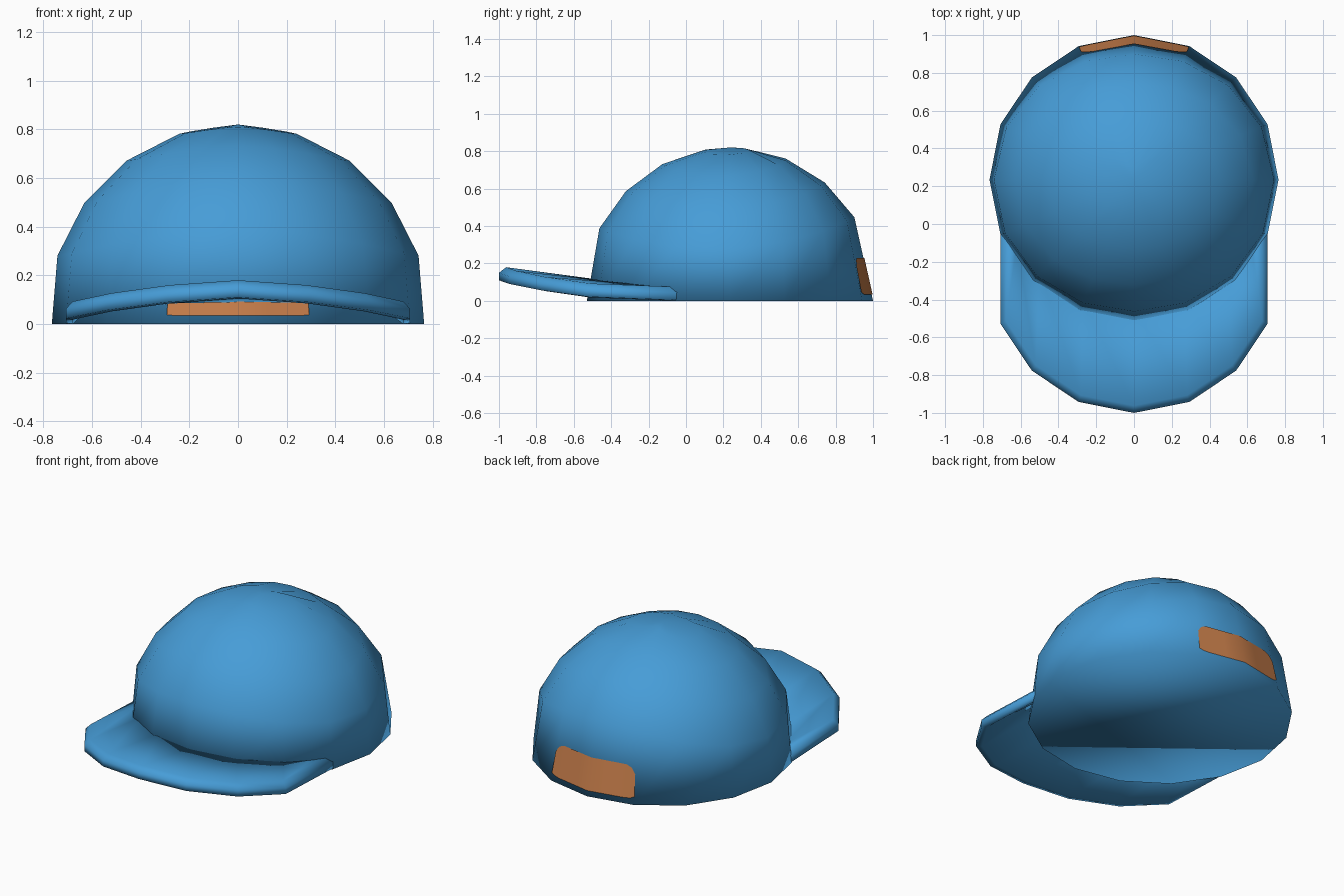
import bpy, bmesh, math

if "Cube" in bpy.data.objects:
    bpy.data.objects.remove(bpy.data.objects["Cube"])

R, CY, CZ, SEG = 0.78, 0.235, 0.04, 16   # crown sphere radius, centre, sides
RB = 0.765                               # radius of the rim


def material(name, color):
    m = bpy.data.materials.new(name)
    m.diffuse_color = (*color, 1)
    m.use_nodes = True
    m.node_tree.nodes["Principled BSDF"].inputs["Base Color"].default_value = m.diffuse_color
    return m


blue = material("blue_cloth", (0.062, 0.335, 0.68))
orange = material("orange_patch", (0.58, 0.21, 0.07))


def finish(name, bm, mat):
    bmesh.ops.recalc_face_normals(bm, faces=bm.faces)
    me = bpy.data.meshes.new(name)
    bm.to_mesh(me)
    bm.free()
    me.materials.append(mat)
    me.polygons.foreach_set("use_smooth", [True] * len(me.polygons))
    ob = bpy.data.objects.new(name, me)
    bpy.context.collection.objects.link(ob)
    return ob


def crown_point(k, i):
    """Point on ring k (0 = rim), side i; rings ride higher at front and back."""
    a = 2 * math.pi * i / SEG
    if k == 0:
        return (RB * math.cos(a), CY + RB * math.sin(a), 0)
    s = math.sin(a)
    lat = math.radians(18 * k + 11 * s * s + 2.5 * s)
    r = R * math.cos(lat)
    return (r * math.cos(a), CY + r * s, CZ + R * math.sin(lat))


# Crown: faceted dome with a closed flat bottom
bm = bmesh.new()
rings = [[bm.verts.new(crown_point(k, i)) for i in range(SEG)] for k in range(5)]
apex = bm.verts.new((0, CY, CZ + R))
for i in range(SEG):
    j = (i + 1) % SEG
    for lo, hi in zip(rings, rings[1:]):
        bm.faces.new((lo[i], lo[j], hi[j], hi[i]))
    bm.faces.new((rings[-1][i], rings[-1][j], apex))
bm.faces.new(rings[0][::-1])
finish("crown", bm, blue)

# Visor: curved sheet with a bevelled lip, swept round the front outline
# each entry: outer x, y, lip bottom z, inner x, y, inner top z
half = [(0.0, -1.0, 0.105, 0.0, -0.45, 0.110),
        (0.293, -0.942, 0.085, 0.27, -0.40, 0.105),
        (0.541, -0.776, 0.052, 0.50, -0.25, 0.09),
        (0.707, -0.528, 0.018, 0.62, -0.10, 0.075),
        (0.707, -0.05, 0.0, 0.60, 0.0, 0.07)]
path = [(-x, y, z, -ix, iy, iz) for x, y, z, ix, iy, iz in half[:0:-1]] + half
bm = bmesh.new()
sections = []
for x, y, z, ix, iy, iz in path:
    sx, sy = x * 0.96, -0.235 + (y + 0.235) * 0.95
    if abs(y) < 0.1:
        sy = y
    pts = [(ix, iy, iz), (sx, sy, z + 0.075), (x, y, z + 0.045),
           (x, y, z + 0.005), (sx, sy, z), (ix, iy, iz - 0.02)]
    sections.append([bm.verts.new(p) for p in pts])
for a, b in zip(sections, sections[1:]):
    for n in range(6):
        m = (n + 1) % 6
        bm.faces.new((a[n], a[m], b[m], b[n]))
bm.faces.new(sections[0])
bm.faces.new(sections[-1][::-1])
finish("visor", bm, blue)


# Patches: thin plates lying on the lowest wall of the crown
def wall(u, z, mid):
    i = mid + (0 if u >= 0 else -1)
    f = u if u >= 0 else u + 1
    mix = lambda p, q, t: [a + (b - a) * t for a, b in zip(p, q)]
    lo = mix(crown_point(0, i), crown_point(0, i + 1), f)
    hi = mix(crown_point(1, i), crown_point(1, i + 1), f)
    x, y, z = mix(lo, hi, z / hi[2])
    d = math.hypot(x, y - CY)
    return (x * (1 + 0.005 / d), y + (y - CY) * 0.005 / d, z)


def patch(name, mid, bottom, top, corner):
    bm = bmesh.new()
    cols = []
    for u, c in ((-1, 1), (-0.92, 0.3), (-0.8, 0), (-0.4, 0), (0, 0),
                 (0.4, 0), (0.8, 0), (0.92, 0.3), (1, 1)):
        zs = (bottom + 0.3 * corner * c, top - corner * c)
        cols.append([bm.verts.new(wall(u, z, mid)) for z in zs])
    for a, b in zip(cols, cols[1:]):
        bm.faces.new((a[0], b[0], b[1], a[1]))
    finish(name, bm, orange)


patch("back_patch", 4, 0.035, 0.23, 0.05)
patch("front_patch", 12, 0.035, 0.105, 0.01)
